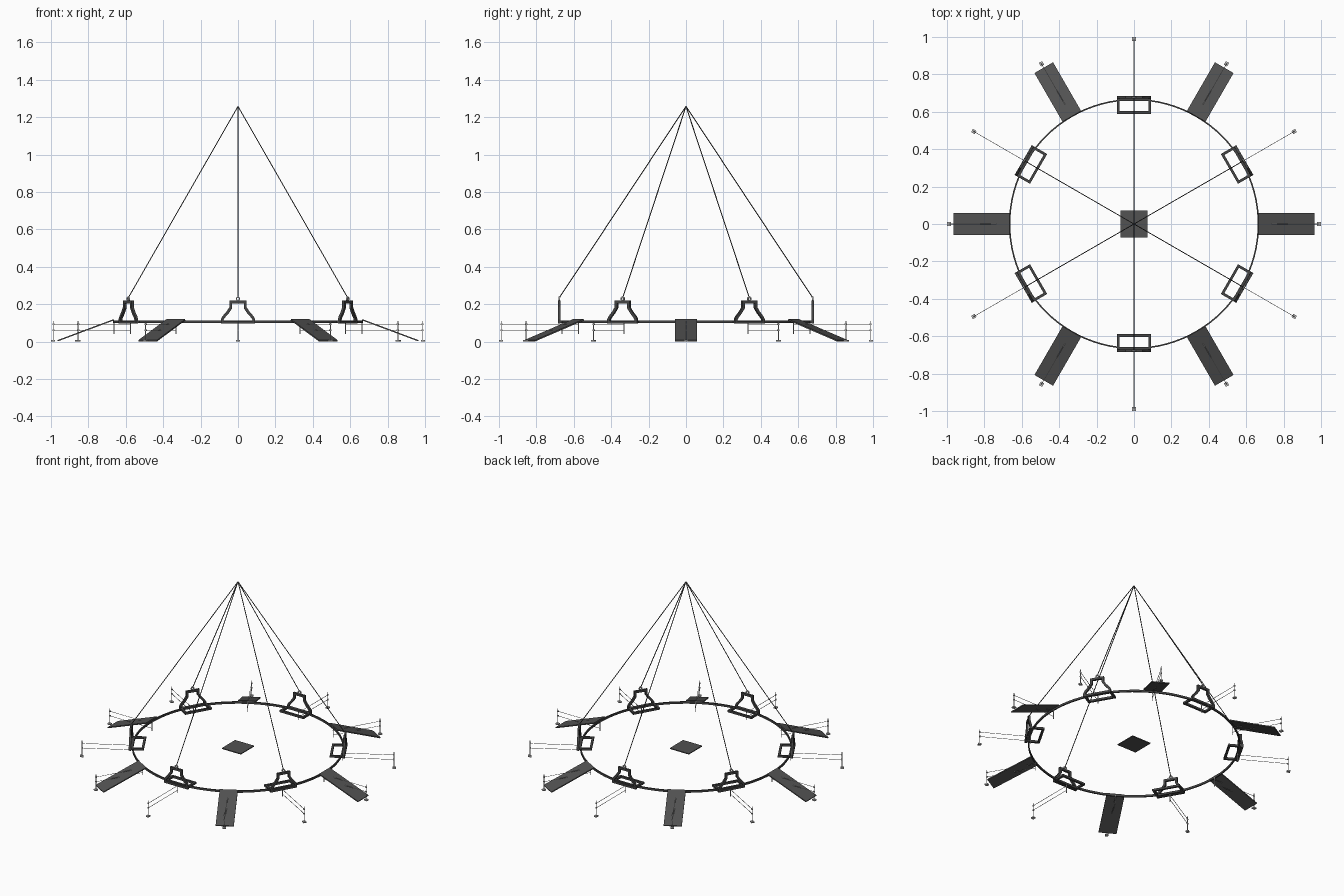
import bpy, bmesh, math
from mathutils import Vector, Matrix

if "Cube" in bpy.data.objects:
    bpy.data.objects.remove(bpy.data.objects["Cube"])


def material(name, value):
    m = bpy.data.materials.new(name)
    m.diffuse_color = (value, value, value, 1)
    m.use_nodes = True
    m.node_tree.nodes["Principled BSDF"].inputs["Base Color"].default_value = m.diffuse_color
    return m


DARK = material("dark steel", 0.06)
PLATE = material("grey plate", 0.085)
RAIL = material("light rail grey", 0.55)


def finish(bm, name, mat, angles=(0,)):
    """Turn a bmesh into one mesh, placed around the z axis at each angle."""
    bmesh.ops.recalc_face_normals(bm, faces=bm.faces)
    mesh = bpy.data.meshes.new(name)
    bm.to_mesh(mesh)
    bm.free()
    mesh.materials.append(mat)
    for i, a in enumerate(angles):
        ob = bpy.data.objects.new(name if len(angles) == 1 else f"{name}_{i + 1}", mesh)
        ob.rotation_euler.z = math.radians(a)
        bpy.context.collection.objects.link(ob)


def box(bm, centre, size, tilt=0.0):
    m = (Matrix.Translation(centre) @ Matrix.Rotation(tilt, 4, 'Y')
         @ Matrix.Diagonal((*size, 1)))
    bmesh.ops.create_cube(bm, size=1, matrix=m)


def rod(bm, a, b, radius, sides=6):
    a, b = Vector(a), Vector(b)
    d = b - a
    m = Matrix.Translation((a + b) / 2) @ d.to_track_quat('Z', 'Y').to_matrix().to_4x4()
    bmesh.ops.create_cone(bm, cap_ends=True, segments=sides, radius1=radius,
                          radius2=radius, depth=d.length, matrix=m)


def loop_frame(bm, pts, width, place, depth):
    """Flat closed frame: counter-clockwise outline, offset inward, with depth."""
    pts = [Vector(p) for p in pts]
    n = len(pts)
    rows = []
    for i, p in enumerate(pts):
        d1 = (p - pts[i - 1]).normalized()
        d2 = (pts[(i + 1) % n] - p).normalized()
        n1, n2 = Vector((-d1.y, d1.x)), Vector((-d2.y, d2.x))
        q = p + (n1 + n2) * (width / (1 + n1.dot(n2)))
        rows.append([bm.verts.new(place(*c, s * depth / 2))
                     for c, s in ((p, 1), (q, 1), (q, -1), (p, -1))])
    for i in range(n):
        r, s = rows[i], rows[(i + 1) % n]
        for k in range(4):
            bm.faces.new((r[k], s[k], s[(k + 1) % 4], r[(k + 1) % 4]))


def circle(radius, n):
    return [(radius * math.cos(math.tau * i / n), radius * math.sin(math.tau * i / n))
            for i in range(n)]


RAMP_ANGLES = [60 * i for i in range(6)]
SEAT_ANGLES = [60 * i + 30 for i in range(6)]
RING_Z, BACK_R = 0.107, 0.677

# Main hoop: a thin upright band
bm = bmesh.new()
loop_frame(bm, circle(0.669, 96), 0.008, lambda x, y, t: (x, y, RING_Z + t), 0.014)
finish(bm, "hoop", DARK)

# Square plate in the middle
bm = bmesh.new()
box(bm, (0, 0, 0.105), (0.147, 0.147, 0.006))
finish(bm, "centre_plate", PLATE)

# Sloping ramps
bm = bmesh.new()
run, drop = 0.3, 0.112
box(bm, (0.814, 0, 0.061), (math.hypot(run, drop), 0.115, 0.007), math.atan2(drop, run))
finish(bm, "ramp", PLATE, RAMP_ANGLES)

# Seat frames, lying flat inside the hoop
bm = bmesh.new()
loop_frame(bm, [(0.589, -0.092), (0.672, -0.092), (0.672, 0.092), (0.589, 0.092)],
           0.014, lambda x, y, t: (x, y, 0.107 + t), 0.014)
finish(bm, "seat_frame", DARK, SEAT_ANGLES)

# Bell-shaped backrests
bm = bmesh.new()
side = [(0.092, 0.096), (0.092, 0.12), (0.084, 0.135), (0.062, 0.16),
        (0.046, 0.184), (0.046, 0.219)]
bell = side + [(-u, z) for u, z in reversed(side)]
loop_frame(bm, bell, 0.015, lambda u, z, t: (BACK_R + t, u, z), 0.014)
finish(bm, "backrest", DARK, SEAT_ANGLES)

# Upright eyelets joining backrests and ropes
bm = bmesh.new()
loop_frame(bm, circle(0.012, 12), 0.006,
           lambda u, z, t: (BACK_R + t, u, z + 0.229), 0.008)
finish(bm, "rope_eyelet", RAIL, SEAT_ANGLES)

# Ropes meeting at the top
bm = bmesh.new()
rod(bm, (BACK_R, 0, 0.235), (0, 0, 1.258), 0.0026)
finish(bm, "rope", DARK, SEAT_ANGLES)

# Radial railings: two rails, a short inner post, a tall outer post and its foot
bm = bmesh.new()
for z in (0.092, 0.06):
    rod(bm, (0.66, 0, z), (0.99, 0, z), 0.0016)
    box(bm, (0.987, 0, z), (0.01, 0.008, 0.008))
rod(bm, (0.663, 0, 0.042), (0.663, 0, 0.108), 0.0025)
rod(bm, (0.988, 0, 0.0), (0.988, 0, 0.11), 0.0025)
box(bm, (0.989, 0, 0.004), (0.022, 0.02, 0.008))
finish(bm, "railing", RAIL, sorted(RAMP_ANGLES + SEAT_ANGLES))
